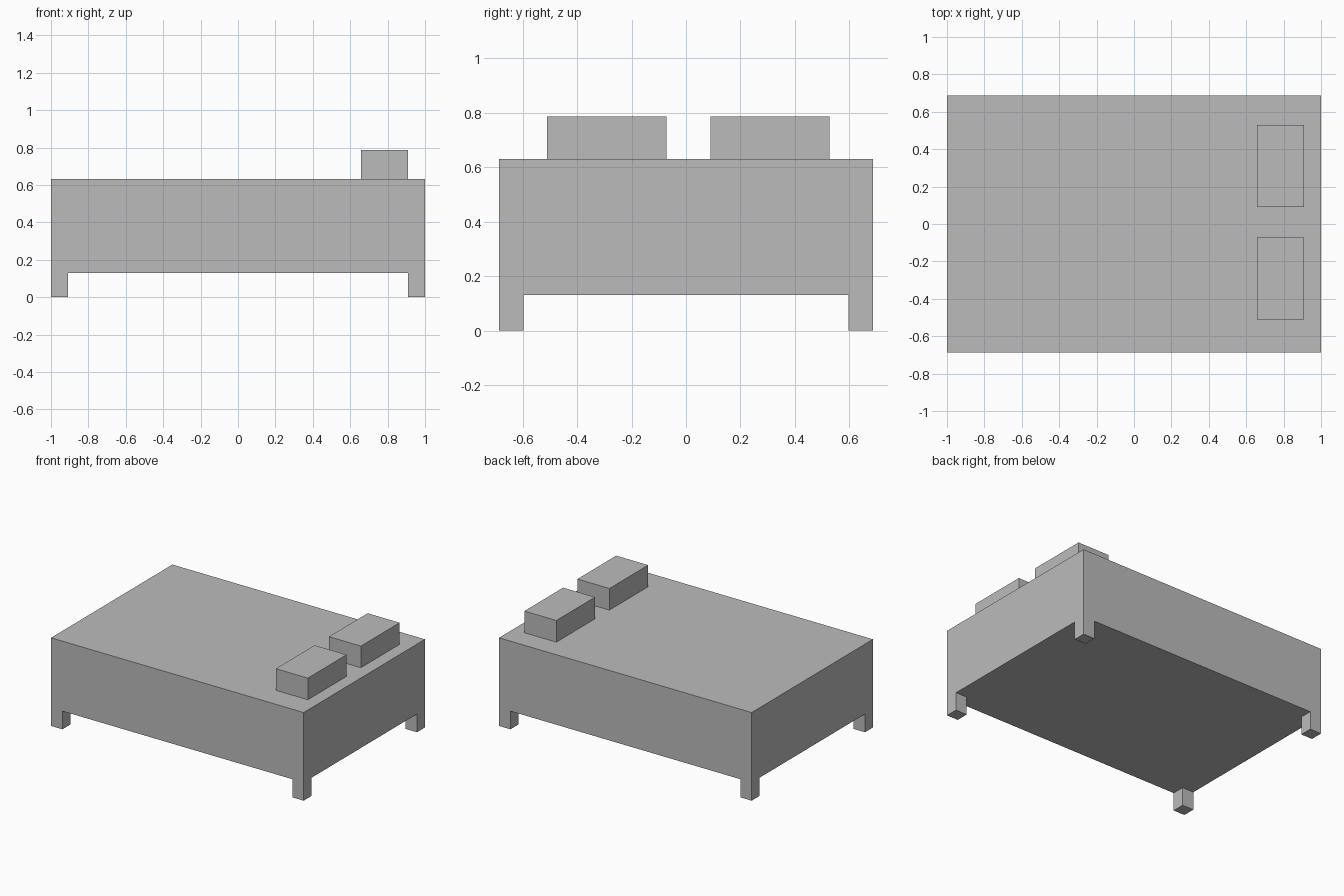
import bpy
import bmesh
from mathutils import Matrix, Vector

cube = bpy.data.objects.get("Cube")
if cube:
    bpy.data.objects.remove(cube, do_unlink=True)

# Single flat colour
grey = bpy.data.materials.new("plain_grey")
grey.use_nodes = True
colour = (0.5, 0.5, 0.5, 1)
grey.diffuse_color = colour
grey.node_tree.nodes["Principled BSDF"].inputs["Base Color"].default_value = colour


def box(name, low, high):
    """Add a box spanning two opposite corners."""
    low, high = Vector(low), Vector(high)
    bm = bmesh.new()
    place = Matrix.Translation((low + high) / 2) @ Matrix.Diagonal((*(high - low), 1))
    bmesh.ops.create_cube(bm, size=1, matrix=place)
    mesh = bpy.data.meshes.new(name)
    bm.to_mesh(mesh)
    bm.free()
    mesh.materials.append(grey)
    obj = bpy.data.objects.new(name, mesh)
    bpy.context.collection.objects.link(obj)
    return obj


HALF_X, HALF_Y = 1.0, 0.686
BASE, TOP, LEG = 0.13, 0.631, 0.09

# Bed body
box("bed_body", (-HALF_X, -HALF_Y, BASE), (HALF_X, HALF_Y, TOP))

# Corner legs, flush with the body sides
for side_x, x in (("right", -HALF_X), ("left", HALF_X - LEG)):
    for side_y, y in (("front", -HALF_Y), ("back", HALF_Y - LEG)):
        box(f"{side_y}_{side_x}_leg", (x, y, 0), (x + LEG, y + LEG, BASE))

# Pillows at the head end
for name, y in (("front_pillow", -0.51), ("back_pillow", 0.09)):
    box(name, (0.657, y, TOP), (0.91, y + 0.438, 0.786))
